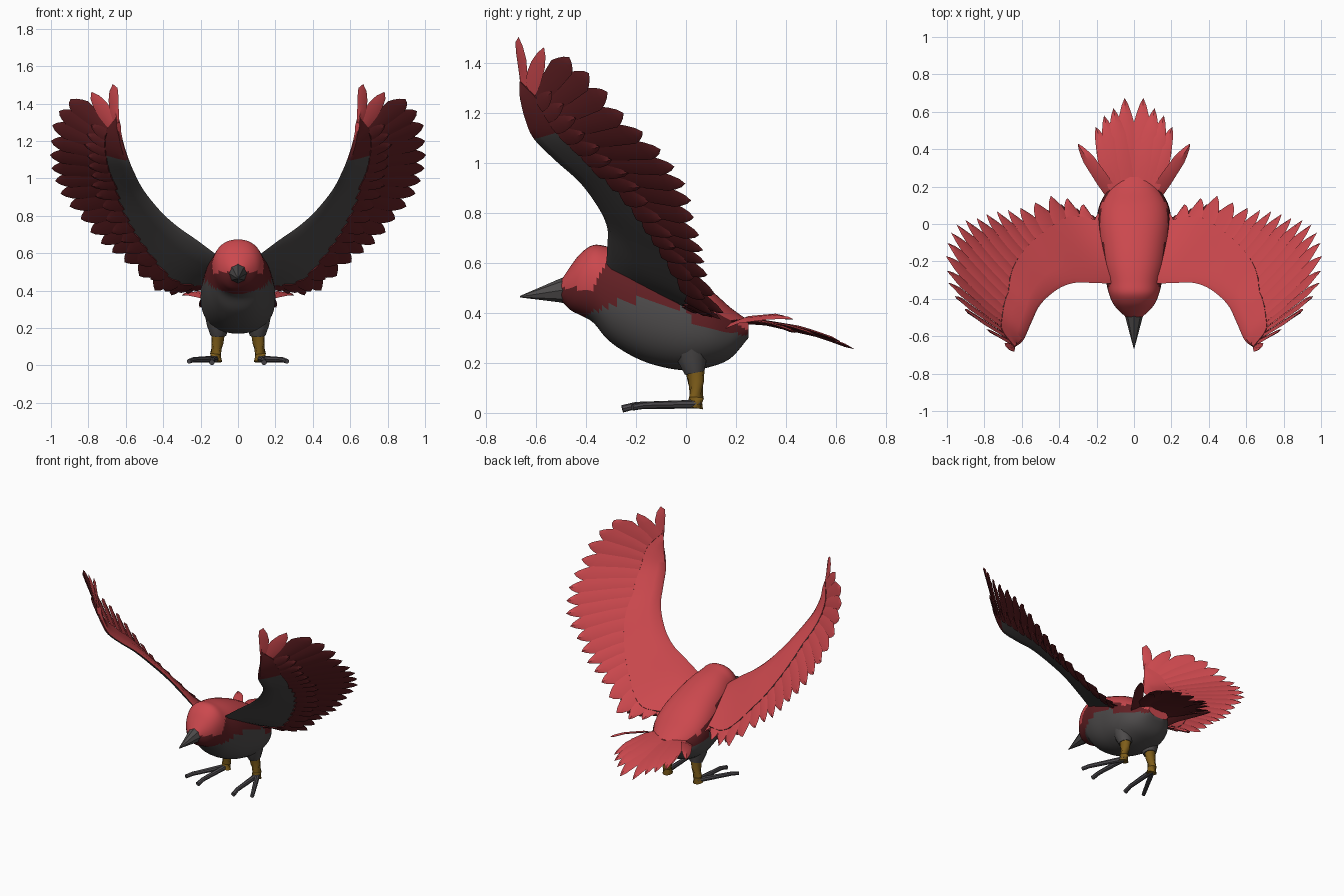
import bpy, bmesh, math, random
from mathutils import Vector as V

if "Cube" in bpy.data.objects:
    bpy.data.objects.remove(bpy.data.objects["Cube"])

random.seed(4)
RED, DARK, GREY, YELLOW, CLAW = range(5)
MATS = []
for name, col in [("bright red", (0.60, 0.065, 0.075)), ("dark red", (0.12, 0.014, 0.017)),
                  ("charcoal", (0.075, 0.070, 0.070)), ("ochre", (0.21, 0.11, 0.010)),
                  ("claw grey", (0.075, 0.070, 0.078))]:
    m = bpy.data.materials.new(name)
    m.diffuse_color = (*col, 1)
    m.use_nodes = True
    m.node_tree.nodes["Principled BSDF"].inputs["Base Color"].default_value = m.diffuse_color
    MATS.append(m)


def finish(name, bm, mirror=False, angle=40):
    bmesh.ops.recalc_face_normals(bm, faces=bm.faces)
    me = bpy.data.meshes.new(name)
    bm.to_mesh(me)
    bm.free()
    ob = bpy.data.objects.new(name, me)
    bpy.context.collection.objects.link(ob)
    for m in MATS:
        me.materials.append(m)
    if mirror:
        mod = ob.modifiers.new("mirror", 'MIRROR')
        mod.use_mirror_merge = False
    bpy.ops.object.select_all(action='DESELECT')
    ob.select_set(True)
    bpy.context.view_layer.objects.active = ob
    bpy.ops.object.shade_smooth_by_angle(angle=math.radians(angle))


def loft(bm, rings, paint):
    """Skin closed rings; paint(i, j, centre) gives the material of each face."""
    vs = [[bm.verts.new(p) for p in r] for r in rings]
    n = len(rings[0])
    for i in range(len(vs) - 1):
        for j in range(n):
            k = (j + 1) % n
            f = bm.faces.new((vs[i][j], vs[i][k], vs[i + 1][k], vs[i + 1][j]))
            f.material_index = paint(i, j, f.calc_center_median())
    for i in (0, -1):
        f = bm.faces.new(vs[i])
        f.material_index = paint(0, 0, f.calc_center_median())


def catmull(pts, s):
    """Smooth curve through pts, s counted in control points."""
    i = max(0, min(len(pts) - 2, int(s)))
    u = s - i
    b, c = V(pts[i]), V(pts[i + 1])
    a = V(pts[i - 1]) if i else 2 * b - c
    d = V(pts[i + 2]) if i + 2 < len(pts) else 2 * c - b
    return 0.5 * (2 * b + (c - a) * u + (2 * a - 5 * b + 4 * c - d) * u * u + (3 * b - a - 3 * c + d) * u ** 3)


def line(pts, x):
    """Piecewise linear lookup."""
    for (x0, y0), (x1, y1) in zip(pts, pts[1:]):
        if x <= x1:
            return y0 + (y1 - y0) * max(0, (x - x0) / (x1 - x0))
    return pts[-1][1]


def feather(bm, at, a, t0, e, up, top, under):
    """Pointed blade; at(t, k) is a point along t and k across."""
    ts = [a, (a + t0) / 2, t0] + [t0 + (e - t0) * q for q in (0.4, 0.75)]
    rows = [[at(t, -k) + up * 0.004, at(t, 0) + up * 0.008, at(t, k) - up * 0.004, at(t, 0) - up * 0.006]
            for t, k in zip(ts, (0.6, 0.65, 0.56, 0.40, 0.21))]
    vs = [[bm.verts.new(p) for p in r] for r in rows]
    tip = bm.verts.new(at(e, 0))
    bm.faces.new(vs[0]).material_index = under
    for i in range(len(vs)):
        for j in range(4):
            k = (j + 1) % 4
            if i + 1 < len(vs):
                f = bm.faces.new((vs[i][j], vs[i][k], vs[i + 1][k], vs[i + 1][j]))
            else:
                f = bm.faces.new((vs[i][j], vs[i][k], tip))
            f.material_index = top if j < 2 else under


def tube(bm, pts, radii, mat, n=10):
    pts = [V(p) for p in pts]
    rings = []
    for i, p in enumerate(pts):
        q = (pts[min(i + 1, len(pts) - 1)] - pts[max(i - 1, 0)]).to_track_quat('Z', 'Y')
        rings.append([p + q @ V((math.cos(2 * math.pi * j / n), math.sin(2 * math.pi * j / n), 0)) * radii[i]
                      for j in range(n)])
    loft(bm, rings, lambda i, j, c: mat)


def oval(y, zb, zt, hw, n, power):
    ring = []
    for j in range(n):
        c, s = math.cos(2 * math.pi * j / n), math.sin(2 * math.pi * j / n)
        ring.append(V((hw * math.copysign(abs(c) ** power, c), y,
                       (zb + zt) / 2 + (zt - zb) / 2 * math.copysign(abs(s) ** power, s))))
    return ring


# Body and head: y, bottom, top, half width
body = [(-0.50, .45, .53, .04), (-0.46, .41, .59, .085), (-0.42, .39, .64, .115), (-0.37, .36, .672, .135),
        (-0.31, .29, .665, .15), (-0.22, .23, .645, .175), (-0.12, .19, .61, .19), (0, .17, .555, .20),
        (.10, .185, .49, .185), (.18, .22, .42, .14), (.25, .30, .37, .08)]


def ring_at(s):
    y, zb, _ = catmull([r[:3] for r in body], s)
    _, zt, hw = catmull([r[1:] for r in body], s)
    return oval(y, zb, zt, hw, 40, 0.88)


def body_paint(i, j, c):
    belly = line([(-.42, .36), (-.40, .39), (-.25, .46), (0, .42), (.05, .34), (.25, .31)], c.y)
    cap = line([(-.37, .50), (-.33, .59), (-.2, .56), (0, .46), (.1, .40), (.2, .36), (.25, .33)], c.y)
    return RED if c.z > cap else DARK if c.z > belly else GREY


bm = bmesh.new()
loft(bm, [ring_at(i / 5) for i in range(51)], body_paint)
finish("body", bm)

# Beak
bm = bmesh.new()
loft(bm, [oval(-.47, .435, .55, .055, 8, 1), oval(-.51, .443, .535, .043, 8, 1),
          oval(-.59, .453, .50, .022, 8, 1), oval(-.665, .462, .468, .002, 8, 1)], lambda i, j, c: GREY)
finish("beak", bm, angle=30)

# Wing: leading edge and feather tip curves, from wing tip to shoulder
LEAD = [(.635, -.655, 1.25), (.61, -.64, 1.17), (.585, -.61, 1.10), (.55, -.53, 1.02), (.50, -.43, .93),
        (.41, -.35, .82), (.32, -.315, .74), (.22, -.315, .67), (.10, -.32, .58)]
TIPS = [(.67, -.67, 1.51), (.94, -.42, 1.40), (1.0, -.25, 1.20), (1.0, -.06, 1.02), (.90, .02, .85),
        (.76, .06, .68), (.61, .09, .55), (.40, .15, .38), (.18, .06, .40)]


def wing(s, t):
    s = max(-.1, min(8.1, s))
    return catmull(LEAD, s).lerp(catmull(TIPS, s), t)


def wing_up(s):
    return (wing(s - .1, .4) - wing(s + .1, .4)).cross(wing(s, 1) - wing(s, 0)).normalized()


def lining(s):
    return max(.30, .27 + .12 * (s - 3))


bm = bmesh.new()
section = [(0, 0), (.08, .013), (.35, .018), (.7, .014), (1, .009), (1, -.009), (.7, -.012), (.35, -.014), (.08, -.012)]
loft(bm, [[wing(i / 5, v * lining(i / 5)) + wing_up(i / 5) * h for v, h in section] for i in range(41)],
     lambda i, j, c: RED if j < 4 else GREY if i > 9 else DARK)
finish("wing_arm", bm, True)

# Flight feathers with a layer of short coverts below
bm = bmesh.new()
COUNT = 21
STEP = 8 / (COUNT - 1)
for i in range(COUNT):
    s, up = i * STEP, wing_up(i * STEP)
    m = lining(s)
    first = i < 2
    feather(bm, lambda t, k: wing(s + k * STEP, t), m - .12, .5 if first else .83, random.uniform(.97, 1.01),
            up, RED, RED if first else DARK)
    if i > 1:
        feather(bm, lambda t, k: wing(s + (k + .5) * STEP, t) - up * .011, m - .03, m + .08,
                min(.92, m + random.uniform(.2, .27)), up, DARK, DARK)
finish("wing_feathers", bm, True, 30)

# Tail fan and the two side feathers
bm = bmesh.new()
fan = [((.02, .12, .37), (.05, .675, .255), .085), ((.035, .12, .37), (.11, .62, .285), .08),
       ((.05, .12, .365), (.16, .58, .30), .075), ((.06, .12, .36), (.205, .52, .31), .07),
       ((.065, .12, .355), (.20, .44, .32), .06), ((.09, .12, .33), (.30, .43, .375), .06)]
for n, (root, tip, w) in enumerate(fan):
    root, tip = V(root), V(tip)
    up = V((.5, 0, .85)).normalized() if n == 5 else V((0, 0, 1))
    side = up.cross(tip - root).normalized() * w

    def at(t, k):
        return root.lerp(tip, t) + side * k + V((0, 0, .03 * math.sin(math.pi * t)))
    feather(bm, at, 0, .72, 1, up, RED, DARK)
finish("tail_feathers", bm, True, 30)

# Thighs, legs and toes
bm = bmesh.new()
tube(bm, [(.105, .02, .28), (.105, .025, .21), (.105, .035, .16)], [.075, .06, .042], GREY)
finish("thigh", bm, True)
bm = bmesh.new()
tube(bm, [(.105, .035, .18), (.11, .04, .12), (.12, .042, .06), (.12, .035, .02)], [.04, .032, .03, .035], YELLOW)
finish("leg", bm, True)
bm = bmesh.new()
tube(bm, [(.12, .05, .035), (.135, -.20, .03), (.14, -.255, .016)], [.018, .014, .015], CLAW, 8)
tube(bm, [(.12, .05, .035), (.24, -.17, .03), (.262, -.215, .022)], [.018, .014, .013], CLAW, 8)
finish("toes", bm, True)
